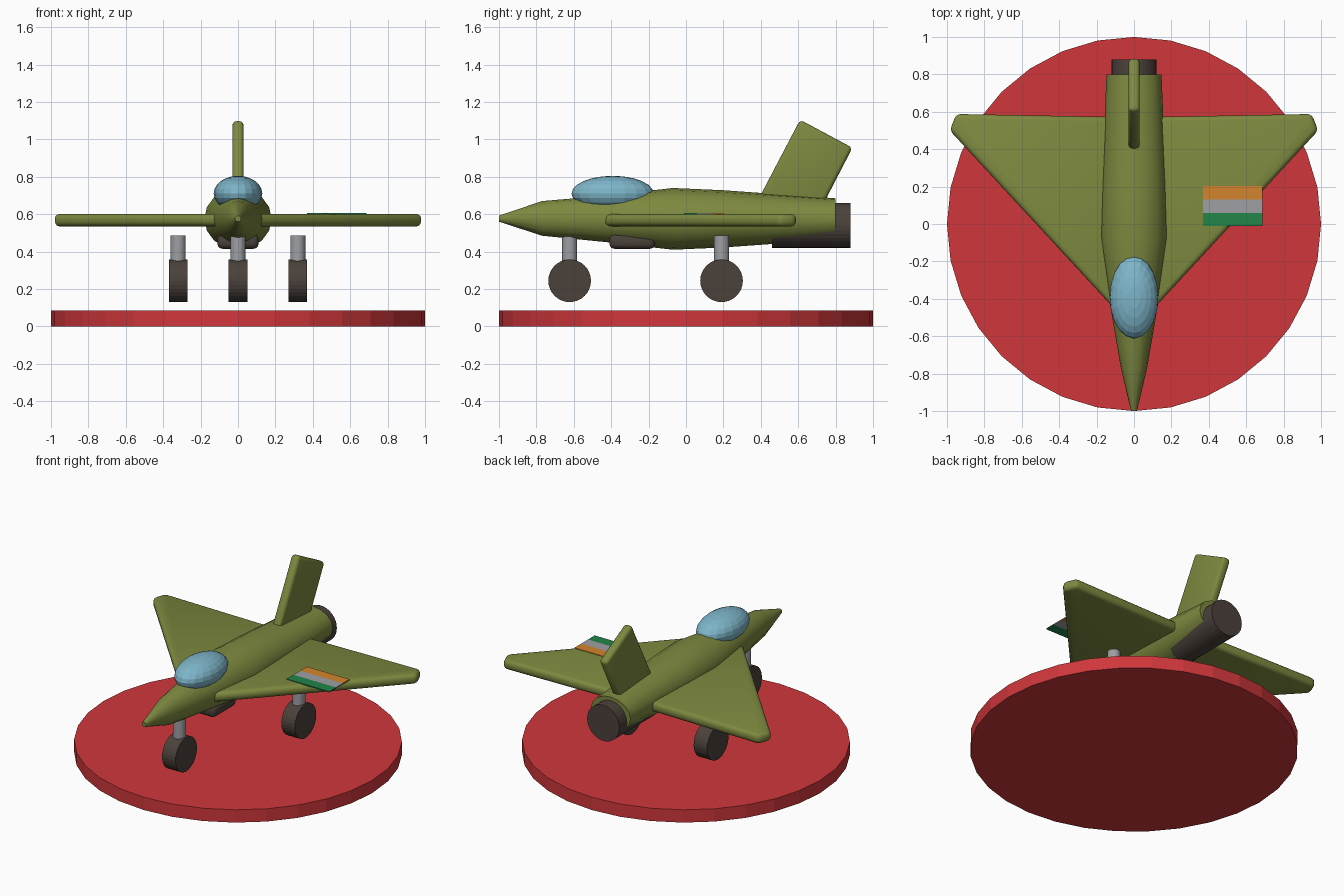
import bpy, bmesh, math
from mathutils import Matrix, Vector

if "Cube" in bpy.data.objects:
    bpy.data.objects.remove(bpy.data.objects["Cube"], do_unlink=True)


def material(name, r, g, b):
    m = bpy.data.materials.new(name)
    m.use_nodes = True
    m.diffuse_color = (r, g, b, 1)
    shader = m.node_tree.nodes["Principled BSDF"]
    shader.inputs["Base Color"].default_value = (r, g, b, 1)
    shader.inputs["Roughness"].default_value = 0.7
    return m


OLIVE = material("olive", 0.205, 0.25, 0.05)
RED = material("red", 0.63, 0.038, 0.044)
DARK = material("dark brown", 0.07, 0.053, 0.043)
GREY = material("grey", 0.34, 0.35, 0.37)
GLASS = material("light blue", 0.205, 0.46, 0.58)
ORANGE = material("orange", 0.66, 0.235, 0.027)
GREEN = material("green", 0.016, 0.235, 0.068)


def finish(bm, name, mat, smooth=None):
    bmesh.ops.recalc_face_normals(bm, faces=bm.faces[:])
    mesh = bpy.data.meshes.new(name)
    bm.to_mesh(mesh)
    bm.free()
    mesh.materials.append(mat)
    obj = bpy.data.objects.new(name, mesh)
    bpy.context.collection.objects.link(obj)
    if smooth:
        bpy.ops.object.select_all(action="DESELECT")
        obj.select_set(True)
        bpy.context.view_layer.objects.active = obj
        bpy.ops.object.shade_smooth_by_angle(angle=math.radians(smooth))
    return obj


def cylinder(name, mat, centre, radius, depth, axis="Z", sides=32):
    bm = bmesh.new()
    turn = {"X": Matrix.Rotation(math.pi / 2, 4, "Y"),
            "Y": Matrix.Rotation(math.pi / 2, 4, "X"),
            "Z": Matrix.Identity(4)}[axis]
    bmesh.ops.create_cone(bm, cap_ends=True, segments=sides, radius1=radius,
                          radius2=radius, depth=depth,
                          matrix=Matrix.Translation(centre) @ turn)
    return finish(bm, name, mat)


def slab(name, mat, outline, offset, bevel=0.0):
    """Extrude a planar outline by an offset vector and round its edges."""
    bm = bmesh.new()
    face = bm.faces.new([bm.verts.new(p) for p in outline])
    new = bmesh.ops.extrude_face_region(bm, geom=[face])["geom"]
    bmesh.ops.translate(bm, vec=Vector(offset),
                        verts=[v for v in new if isinstance(v, bmesh.types.BMVert)])
    if bevel:
        bmesh.ops.recalc_face_normals(bm, faces=bm.faces[:])
        bmesh.ops.bevel(bm, geom=bm.edges[:], offset=bevel, segments=3,
                        profile=0.5, affect="EDGES", clamp_overlap=True)
    return finish(bm, name, mat, 35 if bevel else None)


def box(name, mat, low, high, bevel=0.0):
    (x0, y0, z0), (x1, y1, z1) = low, high
    outline = [(x0, y0, z0), (x1, y0, z0), (x1, y1, z0), (x0, y1, z0)]
    return slab(name, mat, outline, (0, 0, z1 - z0), bevel)


# Display base
cylinder("display_base", RED, (0, 0, 0.043), 1.0, 0.086)

# Fuselage: rings of y, half width, bottom, top
stations = [(-1.0, 0.016, 0.56, 0.592), (-0.77, 0.07, 0.485, 0.67),
            (-0.42, 0.13, 0.45, 0.70), (-0.07, 0.18, 0.41, 0.74),
            (0.2, 0.172, 0.422, 0.728), (0.8, 0.147, 0.465, 0.685)]
SIDES = 16
bm = bmesh.new()
rings = []
for y, half, low, high in stations:
    ring = []
    for i in range(SIDES):
        a = math.tau * i / SIDES
        ring.append(bm.verts.new((half * math.cos(a), y,
                                  (low + high) / 2 + (high - low) / 2 * math.sin(a))))
    rings.append(ring)
for a, b in zip(rings, rings[1:]):
    for i in range(SIDES):
        j = (i + 1) % SIDES
        bm.faces.new((a[i], a[j], b[j], b[i]))
bm.faces.new(rings[0])
bm.faces.new(rings[-1])
finish(bm, "fuselage", OLIVE, 30)

# Canopy
bm = bmesh.new()
bmesh.ops.create_uvsphere(bm, u_segments=20, v_segments=12, radius=1,
                          matrix=Matrix.Translation((0, -0.392, 0.71))
                          @ Matrix.Diagonal((0.13, 0.22, 0.095, 1)))
finish(bm, "canopy", GLASS)

# Delta wings
plan = [(0.08, -0.48), (0.985, 0.5), (0.95, 0.588), (0.08, 0.572)]
for side, s in (("left", 1), ("right", -1)):
    slab(side + "_wing", OLIVE, [(s * x, y, 0.535) for x, y in plan],
         (0, 0, 0.066), 0.025)

# Tail fin, a slanted rounded block
fin = [(0.61, 1.105), (0.89, 0.955), (0.67, 0.53), (0.385, 0.675)]
slab("tail_fin", OLIVE, [(-0.03, y, z) for y, z in fin], (0.06, 0, 0), 0.022)

# Exhaust and belly intake
cylinder("exhaust", DARK, (0, 0.67, 0.54), 0.12, 0.42, "Y")
box("belly_intake", DARK, (-0.11, -0.41, 0.415), (0.11, -0.165, 0.495), 0.028)

# Landing gear
for name, x, y in (("nose", 0, -0.622), ("left", 0.32, 0.19), ("right", -0.32, 0.19)):
    cylinder(name + "_wheel", DARK, (x, y, 0.244), 0.114, 0.1, "X")
    cylinder(name + "_strut", GREY, (x, y, 0.41), 0.04, 0.15)

# Three-striped plate on the left wing
for i, (name, mat) in enumerate((("green", GREEN), ("pale", GREY), ("orange", ORANGE))):
    y = -0.012 + i * 0.072
    box(name + "_stripe", mat, (0.37, y, 0.598), (0.688, y + 0.072, 0.605))
